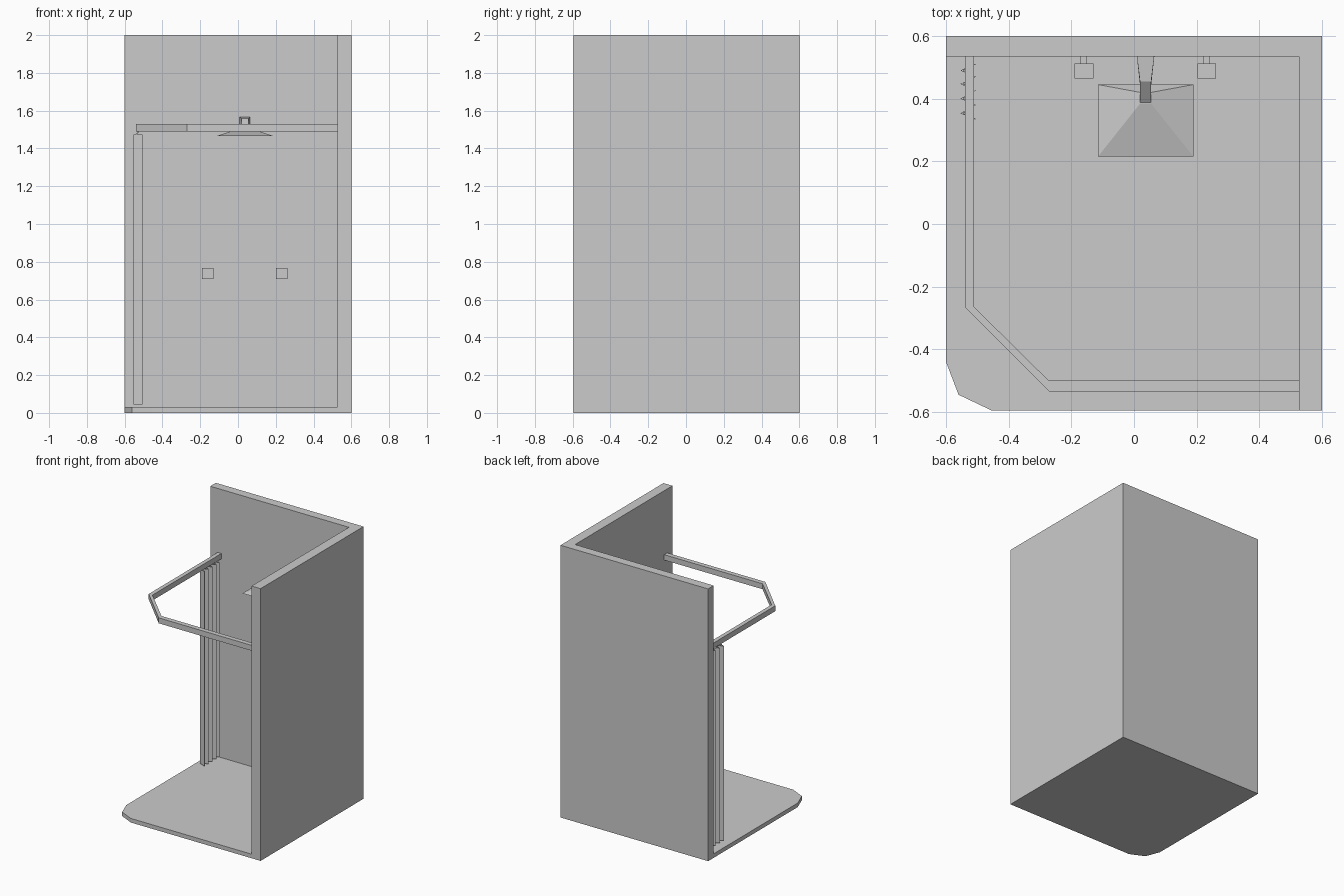
import bpy, bmesh

if "Cube" in bpy.data.objects:
    bpy.data.objects.remove(bpy.data.objects["Cube"])


def make(name, build):
    bm = bmesh.new()
    build(bm)
    bmesh.ops.recalc_face_normals(bm, faces=bm.faces)
    me = bpy.data.meshes.new(name)
    bm.to_mesh(me)
    bm.free()
    ob = bpy.data.objects.new(name, me)
    bpy.context.collection.objects.link(ob)
    return ob


def prism(name, outline, z0, z1):
    def build(bm):
        f = bm.faces.new([bm.verts.new((x, y, z0)) for x, y in outline])
        r = bmesh.ops.extrude_face_region(bm, geom=[f])
        vs = [v for v in r["geom"] if isinstance(v, bmesh.types.BMVert)]
        bmesh.ops.translate(bm, verts=vs, vec=(0, 0, z1 - z0))
    return make(name, build)


def loft(name, rings):
    # skin consecutive four-corner rings and cap both ends
    def build(bm):
        rows = [[bm.verts.new(p) for p in ring] for ring in rings]
        for a, b in zip(rows, rows[1:]):
            for i in range(4):
                j = (i + 1) % 4
                bm.faces.new((a[i], a[j], b[j], b[i]))
        bm.faces.new(rows[0])
        bm.faces.new(rows[-1])
    return make(name, build)


def box(name, x0, x1, y0, y1, z0, z1):
    return prism(name, [(x0, y0), (x1, y0), (x1, y1), (x0, y1)], z0, z1)


# tray and two walls, carved from one block with a clipped corner
shell = prism("tray_and_walls", [(-0.6, 0.6), (-0.6, -0.44), (-0.56, -0.545),
                                 (-0.455, -0.595), (0.6, -0.595), (0.6, 0.6)], 0, 2)
cutter = box("interior_cutter", -1, 0.527, -1, 0.535, 0.03, 3)
cutter.hide_render = True
mod = shell.modifiers.new("interior", 'BOOLEAN')
mod.operation = 'DIFFERENCE'
mod.object = cutter
bpy.context.view_layer.objects.active = shell
bpy.ops.object.modifier_apply(modifier=mod.name)
bpy.data.objects.remove(cutter)

# curtain rail
prism("curtain_rail", [(-0.54, 0.535), (-0.54, -0.265), (-0.27, -0.535), (0.527, -0.535),
                       (0.527, -0.5), (-0.272, -0.5), (-0.51, -0.265), (-0.51, 0.535)],
      1.49, 1.53)

# folded curtain, gathered by the back wall
fold_y = [0.51, 0.49, 0.47, 0.447, 0.425, 0.40, 0.38, 0.353, 0.335]


def curtain(bm):
    cols = []
    for i, y in enumerate(fold_y):
        x = -0.553 if i % 2 else -0.506
        cols.append([bm.verts.new((x, y, z)) for z in (0.045, 1.475)])
    for a, b in zip(cols, cols[1:]):
        bm.faces.new((a[0], b[0], b[1], a[1]))


sheet = make("curtain", curtain)
solid = sheet.modifiers.new("thickness", 'SOLIDIFY')
solid.thickness = 0.003
solid.offset = 0

# small hooks between curtain and rail
for i, y in enumerate(fold_y[1::2]):
    d = 0.004
    loft(f"curtain_hook_{i + 1}",
         [[(x - d, y - d, z), (x + d, y - d, z), (x + d, y + d, z), (x - d, y + d, z)]
          for x, z in ((-0.54, 1.465), (-0.527, 1.492))])

# shower arm: flares at the wall, bends down into the head
cx = 0.037
loft("shower_arm", [[(cx - w, y, lo), (cx + w, y, lo), (cx + w, y2, hi), (cx - w, y2, hi)]
                    for w, y, y2, lo, hi in ((0.028, 0.537, 0.537, 1.515, 1.567),
                                             (0.018, 0.445, 0.455, 1.525, 1.558),
                                             (0.017, 0.42, 0.385, 1.503, 1.508))])

# shower head: flat pyramid
loft("shower_head", [[(x0, y0, z), (x1, y0, z), (x1, y1, z), (x0, y1, z)]
                     for x0, x1, y0, y1, z in ((-0.115, 0.19, 0.215, 0.445, 1.465),
                                               (cx - 0.017, cx + 0.017, 0.385, 0.42, 1.51))])

# tap knobs with stems
for name, x in (("left", -0.16), ("right", 0.232)):
    box(name + "_tap_knob", x - 0.03, x + 0.03, 0.465, 0.513, 0.708, 0.768)
    box(name + "_tap_stem", x - 0.01, x + 0.01, 0.513, 0.537, 0.728, 0.748)
